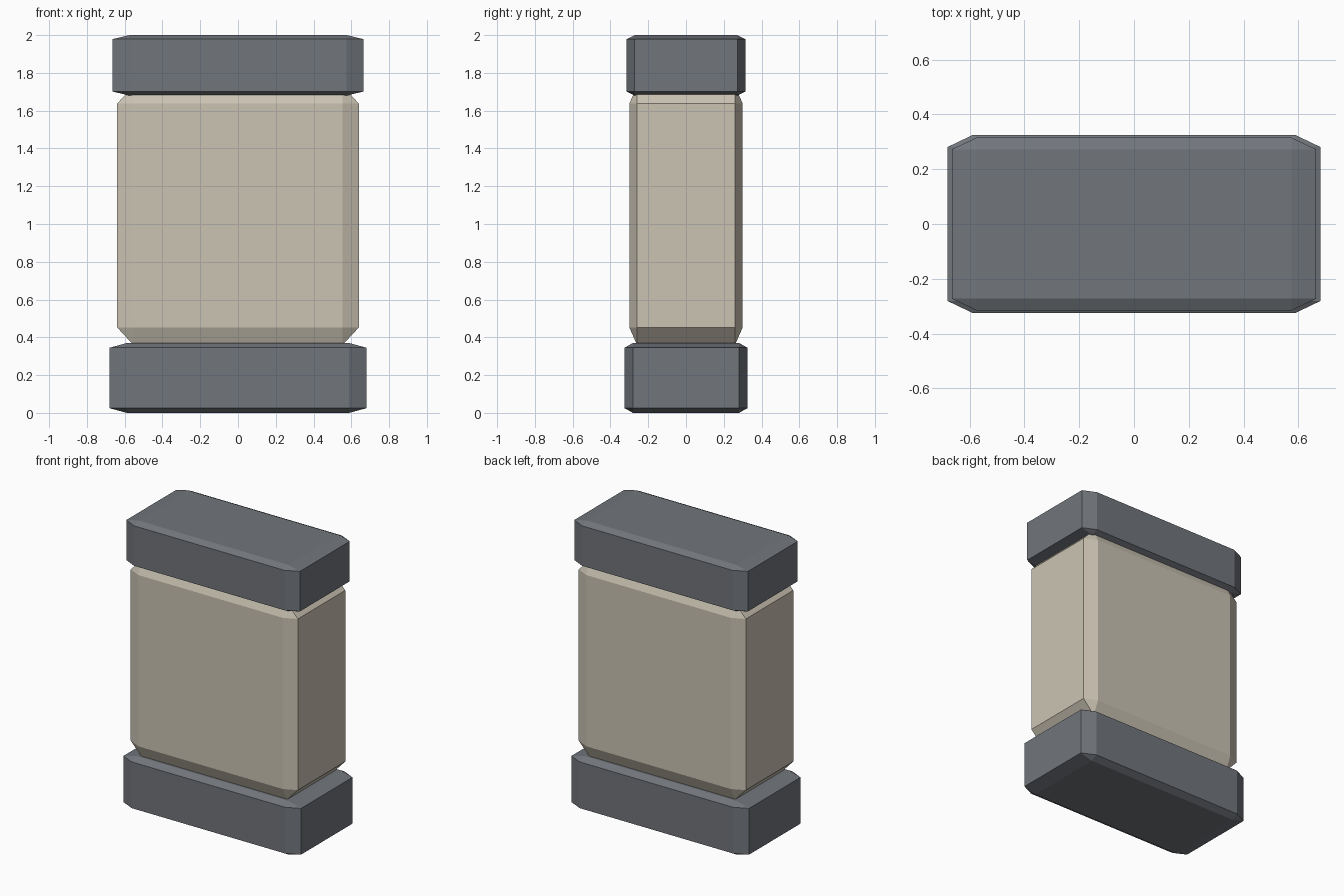
import bpy
import bmesh
from mathutils import Matrix, Vector

default_cube = bpy.data.objects.get("Cube")
if default_cube:
    bpy.data.objects.remove(default_cube, do_unlink=True)

BEVEL = 0.135  # share of each half-size taken by the chamfer


def make_material(name, rgb):
    color = (*rgb, 1.0)
    mat = bpy.data.materials.new(name)
    mat.use_nodes = True
    mat.diffuse_color = color
    mat.node_tree.nodes["Principled BSDF"].inputs["Base Color"].default_value = color
    return mat


def chamfered_block(name, half_x, half_y, bottom, top, mat):
    """Bevel a unit cube, then stretch it so the chamfers stretch with it."""
    bm = bmesh.new()
    bmesh.ops.create_cube(bm, size=2.0)
    bmesh.ops.bevel(bm, geom=bm.edges[:], offset=BEVEL, offset_type="OFFSET",
                    segments=1, affect="EDGES", profile=0.5)
    size = Vector((half_x, half_y, (top - bottom) / 2))
    place = Matrix.Translation((0, 0, (top + bottom) / 2)) @ Matrix.Diagonal(size).to_4x4()
    bmesh.ops.transform(bm, matrix=place, verts=bm.verts[:])
    mesh = bpy.data.meshes.new(name)
    bm.to_mesh(mesh)
    bm.free()
    mesh.materials.append(mat)
    obj = bpy.data.objects.new(name, mesh)
    bpy.context.collection.objects.link(obj)
    return obj


slate = make_material("slate grey", (0.165, 0.178, 0.198))
stone = make_material("pale stone", (0.60, 0.55, 0.455))

# Wide base, tall body tucked into the cap, slightly narrower cap
chamfered_block("base", 0.68, 0.325, 0.0, 0.37, slate)
chamfered_block("body", 0.64, 0.30, 0.36, 1.73, stone)
chamfered_block("cap", 0.665, 0.315, 1.68, 2.0, slate)
